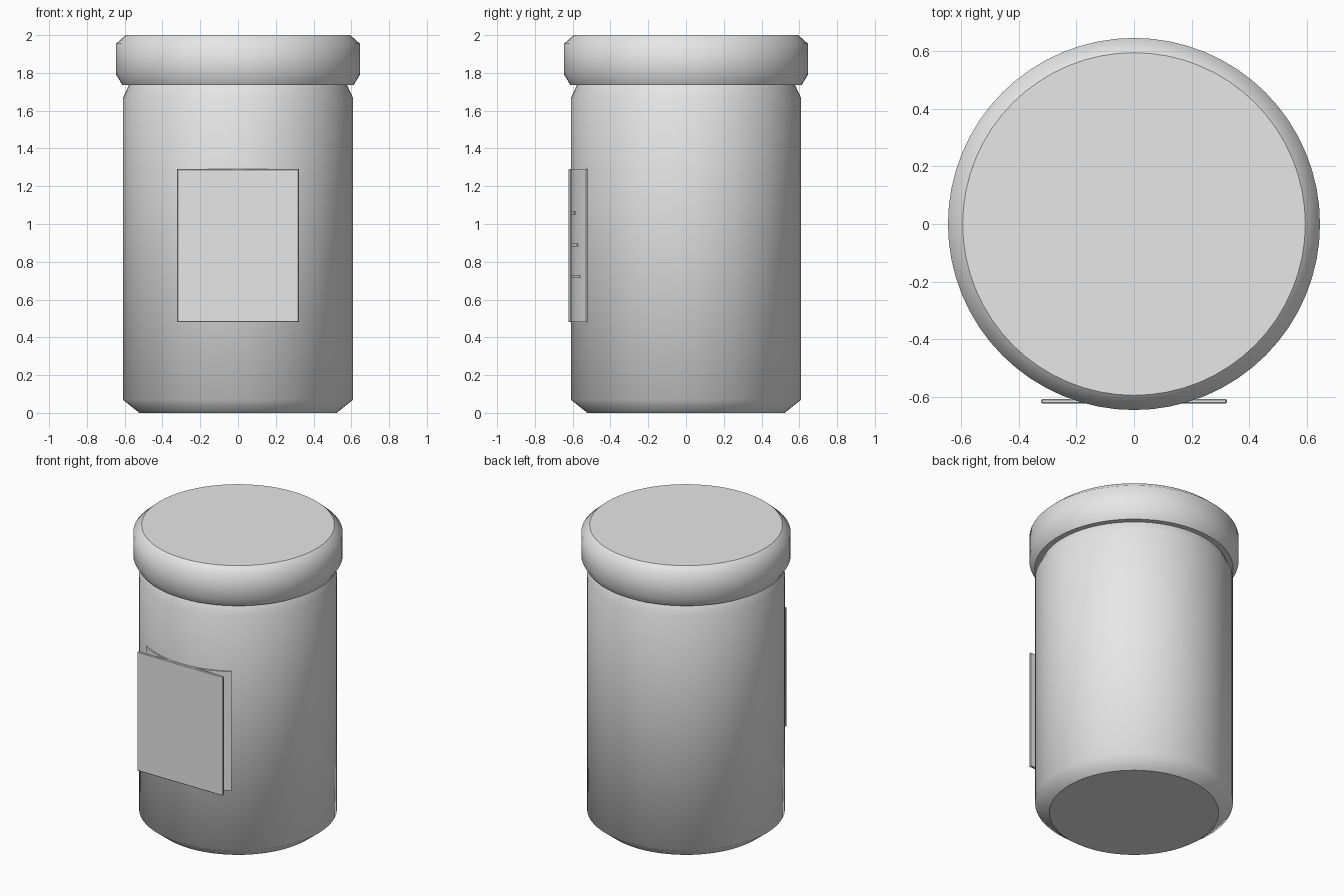
import bpy, bmesh, math

cube = bpy.data.objects.get("Cube")
if cube:
    bpy.data.objects.remove(cube, do_unlink=True)

grey = bpy.data.materials.new("plain_grey")
grey.use_nodes = True
colour = (0.8, 0.8, 0.8, 1)
grey.diffuse_color = colour
grey.node_tree.nodes["Principled BSDF"].inputs["Base Color"].default_value = colour


def finish(name, bm, smooth_rule):
    """Turn a bmesh into an object, smoothing the faces the rule picks."""
    bmesh.ops.recalc_face_normals(bm, faces=bm.faces)
    for face in bm.faces:
        face.smooth = smooth_rule(face)
    mesh = bpy.data.meshes.new(name)
    bm.to_mesh(mesh)
    bm.free()
    mesh.materials.append(grey)
    obj = bpy.data.objects.new(name, mesh)
    bpy.context.collection.objects.link(obj)
    return obj


def turned(name, profile, sides=64):
    """Closed round solid from (radius, height) pairs, with flat caps."""
    bm = bmesh.new()
    rings = []
    for radius, z in profile:
        angles = [math.tau * i / sides for i in range(sides)]
        rings.append([bm.verts.new((radius * math.cos(a), radius * math.sin(a), z))
                      for a in angles])
    for low, high in zip(rings, rings[1:]):
        for i in range(sides):
            j = (i + 1) % sides
            bm.faces.new((low[i], low[j], high[j], high[i]))
    bm.faces.new(rings[0])
    bm.faces.new(rings[-1])
    return finish(name, bm, lambda f: len(f.verts) == 4)


def curved_plate(name, half_width, z0, z1, inner, outer, steps=16):
    """Thin plate wrapped around the front of the jar."""
    bm = bmesh.new()
    sweep = math.asin(half_width / outer)
    sections = []
    for i in range(steps + 1):
        a = sweep * (2 * i / steps - 1)
        sections.append([bm.verts.new((r * math.sin(a), -r * math.cos(a), z))
                         for r, z in ((inner, z0), (outer, z0), (outer, z1), (inner, z1))])
    for one, two in zip(sections, sections[1:]):
        for k in range(4):
            m = (k + 1) % 4
            bm.faces.new((one[k], one[m], two[m], two[k]))
    bm.faces.new(sections[0])
    bm.faces.new(sections[-1])
    obj = finish(name, bm, lambda f: False)
    bpy.ops.object.select_all(action="DESELECT")
    obj.select_set(True)
    bpy.context.view_layer.objects.active = obj
    bpy.ops.object.shade_smooth_by_angle(angle=math.radians(30))
    return obj


# Jar body and lid, each with chamfered rims
turned("jar_body", [(0.522, 0), (0.61, 0.07), (0.61, 1.665), (0.575, 1.74)])
turned("lid", [(0.612, 1.735), (0.645, 1.79), (0.645, 1.955), (0.594, 2.0)])

# Wrapped label with three raised lines
curved_plate("wrapped_label", 0.322, 0.48, 1.29, 0.605, 0.619)
for row, half_width in enumerate((0.2, 0.235, 0.265)):
    z = 1.057 - 0.168 * row
    curved_plate(f"label_line_{row + 1}", half_width, z - 0.008, z + 0.008, 0.612, 0.623)

# Flat card standing in front of the wrapped label
bm = bmesh.new()
bmesh.ops.create_cube(bm, size=1)
bmesh.ops.scale(bm, vec=(0.644, 0.016, 0.81), verts=bm.verts)
bmesh.ops.translate(bm, vec=(0, -0.615, 0.885), verts=bm.verts)
bmesh.ops.bevel(bm, geom=bm.edges[:], offset=0.004, segments=1, affect="EDGES")
finish("front_card", bm, lambda f: False)
